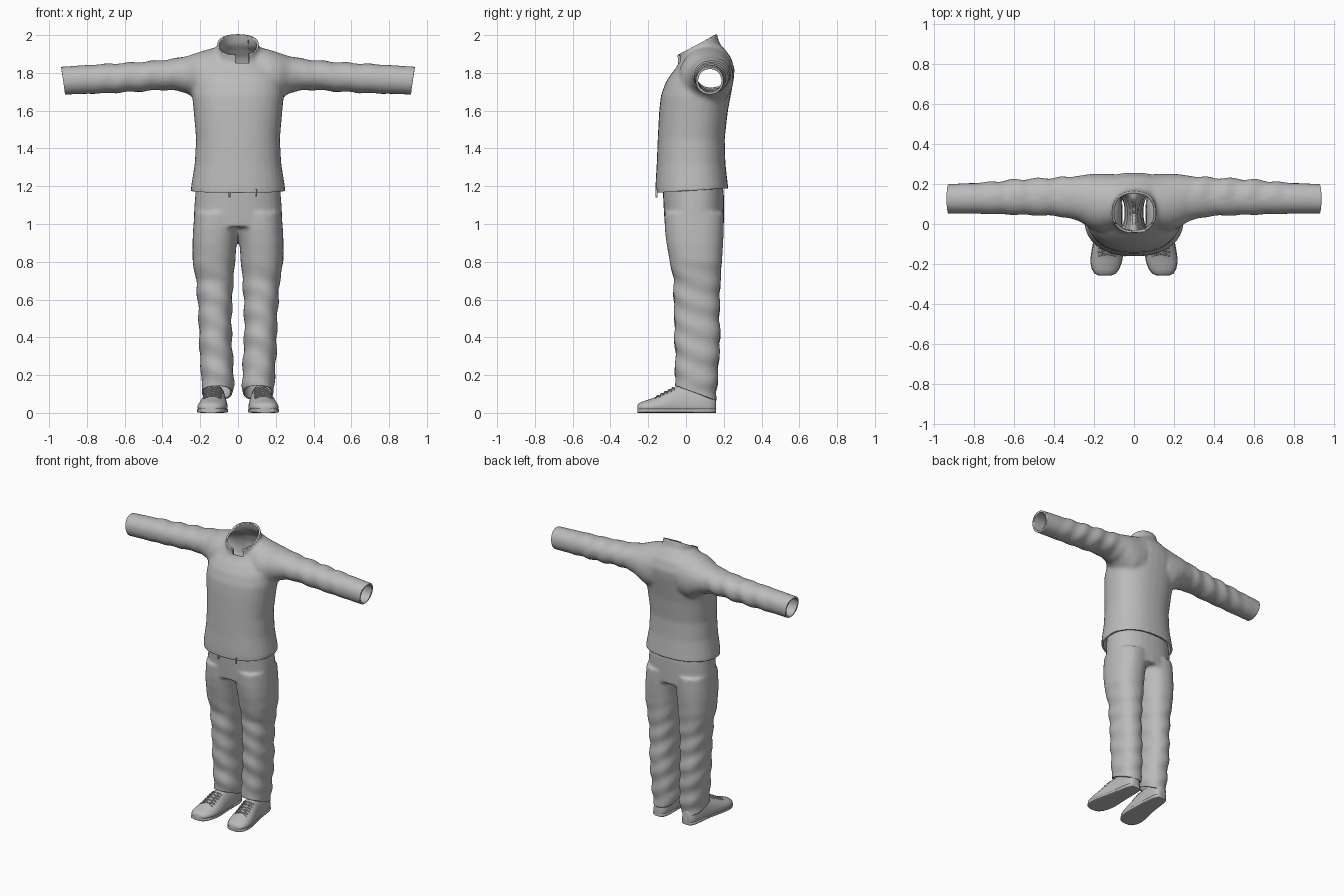
import bpy, bmesh, math
from mathutils import Vector

if "Cube" in bpy.data.objects:
    bpy.data.objects.remove(bpy.data.objects["Cube"])

cloth = bpy.data.materials.new("plain grey")
cloth.diffuse_color = (0.5, 0.5, 0.5, 1)
cloth.use_nodes = True
cloth.node_tree.nodes["Principled BSDF"].inputs["Base Color"].default_value = cloth.diffuse_color


def finish(name, bm, angle=50):
    me = bpy.data.meshes.new(name)
    bm.to_mesh(me)
    bm.free()
    ob = bpy.data.objects.new(name, me)
    bpy.context.collection.objects.link(ob)
    me.materials.append(cloth)
    bpy.ops.object.select_all(action='DESELECT')
    ob.select_set(True)
    bpy.context.view_layer.objects.active = ob
    bpy.ops.object.shade_smooth_by_angle(angle=math.radians(angle))
    return ob


def loft(bm, rings):
    rows = [[bm.verts.new(p) for p in r] for r in rings]
    n = len(rows[0])
    faces = [bm.faces.new((a[i], a[(i + 1) % n], b[(i + 1) % n], b[i]))
             for a, b in zip(rows, rows[1:]) for i in range(n)]
    faces += [bm.faces.new(rows[0]), bm.faces.new(rows[-1])]
    bmesh.ops.recalc_face_normals(bm, faces=faces)


def oval(u0, u1, v0, v1, n=32, power=2.3):
    """Rounded-box outline between the given limits."""
    out = []
    for i in range(n):
        c, s = math.cos(math.tau * i / n), math.sin(math.tau * i / n)
        u = math.copysign(abs(c) ** (2 / power), c)
        v = math.copysign(abs(s) ** (2 / power), s)
        out.append(((u0 + u1) / 2 + u * (u1 - u0) / 2, (v0 + v1) / 2 + v * (v1 - v0) / 2))
    return out


def level_ring(zf, zb, x0, x1, y0, y1):
    """Ring around z that rises from zf at the front to zb at the back."""
    return [(x, y, zf + (zb - zf) * (y - y0) / (y1 - y0)) for x, y in oval(x0, x1, y0, y1)]


def fuse(bm, voxel, smooth):
    """Merge overlapping lofts into one softened skin."""
    tmp = finish("draft", bm)
    m = tmp.modifiers.new("fuse", 'REMESH')
    m.mode, m.voxel_size = 'VOXEL', voxel
    m = tmp.modifiers.new("soften", 'SMOOTH')
    m.factor, m.iterations = 0.5, smooth
    out = bmesh.new()
    out.from_object(tmp, bpy.context.evaluated_depsgraph_get())
    bpy.data.objects.remove(tmp)
    return out


def cut(bm, point, normal, clear=True):
    bmesh.ops.bisect_plane(bm, geom=bm.verts[:] + bm.edges[:] + bm.faces[:],
                           plane_co=point, plane_no=normal, clear_outer=clear)


def crease(bm, amount):
    """Displace along normals; amount(co) gives the depth."""
    bm.normal_update()
    for v, d in [(v, v.normal * amount(v.co)) for v in bm.verts]:
        v.co += d


def thicken(ob, t):
    m = ob.modifiers.new("cloth thickness", 'SOLIDIFY')
    m.thickness, m.offset = t, -1


# Jacket: body and neck
bm = bmesh.new()
loft(bm, [level_ring(zf, zb, -w, w, y0, y1) for zf, zb, w, y0, y1 in [
    (1.10, 1.10, .245, -.158, .22), (1.19, 1.19, .25, -.162, .224),
    (1.24, 1.24, .242, -.16, .218), (1.32, 1.32, .229, -.155, .209),
    (1.45, 1.45, .222, -.15, .205), (1.60, 1.60, .235, -.142, .222),
    (1.68, 1.68, .243, -.133, .237), (1.75, 1.76, .24, -.108, .252),
    (1.80, 1.82, .225, -.075, .258), (1.83, 1.885, .19, -.05, .237),
    (1.85, 1.935, .14, -.04, .198), (1.868, 1.955, .112, -.042, .178),
    (1.93, 2.05, .108, -.055, .152)]])
# Jacket: sleeves
for s in (-1, 1):
    loft(bm, [[(s * x, y, z) for y, z in oval(*lim, power=2.1)] for x, lim in [
        (.10, (-.03, .25, 1.62, 1.94)), (.17, (-.04, .252, 1.62, 1.922)),
        (.22, (-.022, .25, 1.655, 1.906)), (.27, (.012, .242, 1.692, 1.889)),
        (.33, (.03, .236, 1.706, 1.877)), (.40, (.04, .232, 1.711, 1.868)),
        (.50, (.043, .228, 1.702, 1.859)), (.60, (.046, .222, 1.697, 1.853)),
        (.75, (.05, .208, 1.69, 1.845)), (.97, (.052, .198, 1.683, 1.831))]])
bm = fuse(bm, .011, 8)


def sleeve_folds(p):
    k = min(max((abs(p.x) - .26) / .1, 0), 1) * min(max((.85 - abs(p.x)) / .2, 0), 1)
    return .004 * k * math.sin(abs(p.x) * 52 + p.z * 22) * (1 if p.y > .13 else .5)


crease(bm, sleeve_folds)
for s in (-1, 1):
    cut(bm, (s * .926, 0, 1.76), (s, 0, -.14))
cut(bm, (0, 0, 1.175), (0, .06, -1))
cut(bm, (0, .155, 2.0), (0, -.105, .2))
# Open slot at the front of the collar
cut(bm, (-.012, 0, 0), (1, 0, 0), False)
cut(bm, (.06, 0, 0), (1, 0, 0), False)
cut(bm, (0, 0, 1.853), (0, 0, 1), False)
slot = [f for f in bm.faces if -.012 < f.calc_center_median().x < .06
        and f.calc_center_median().z > 1.853 and f.calc_center_median().y < .03]
bmesh.ops.delete(bm, geom=slot, context='FACES')
thicken(finish("jacket", bm), .012)

# Trousers: hips and two legs
bm = bmesh.new()
loft(bm, [level_ring(z, z, -w, w, y0, y1) for z, w, y0, y1 in [
    (.985, .236, -.112, .2), (1.08, .232, -.118, .2),
    (1.16, .226, -.122, .2), (1.25, .218, -.122, .19)]])
for s in (-1, 1):
    loft(bm, [level_ring(z, z, s * a, s * b, y0, y1) for z, a, b, y0, y1 in [
        (.03, .035, .185, -.045, .155), (.10, .028, .187, -.05, .16),
        (.15, .021, .196, -.055, .166), (.21, .023, .194, -.06, .168),
        (.28, .026, .202, -.054, .174), (.40, .033, .206, -.062, .181),
        (.50, .033, .208, -.06, .176), (.60, .03, .214, -.066, .178),
        (.70, .024, .222, -.064, .182), (.80, .015, .24, -.086, .19),
        (.90, .007, .241, -.104, .197), (.97, -.005, .238, -.112, .2),
        (1.06, -.01, .23, -.115, .2)]])
bm = fuse(bm, .01, 6)


def leg_folds(p):
    k = min(max((.85 - p.z) / .2, 0), 1)
    return .0035 * k * math.sin(p.z * 48 + p.x * 20 + p.y * 16)


crease(bm, leg_folds)
cut(bm, (0, -.05, .142), (0, -.36, -1))
cut(bm, (0, 0, 1.23), (0, 0, 1))
thicken(finish("trousers", bm), .01)

# Shoe stations: y, centre x, half width, height
SHOE = [(-.257, .145, .03, .042), (-.248, .144, .05, .052), (-.225, .142, .066, .062),
        (-.19, .139, .076, .073), (-.15, .134, .078, .088), (-.10, .129, .074, .116),
        (-.05, .124, .066, .142), (0, .12, .06, .15), (.07, .116, .056, .15),
        (.12, .114, .051, .14), (.148, .113, .04, .115), (.158, .113, .026, .09)]


def station(y):
    for a, b in zip(SHOE, SHOE[1:]):
        if y <= b[0]:
            t = (y - a[0]) / (b[0] - a[0])
            return [p + (q - p) * t for p, q in zip(a, b)]


def on_shoe(s, y, side):
    """Point on the upper, side = -1..1 across the instep."""
    _, cx, w, h = station(y)
    dx = side * w * .6
    return Vector((s * (cx + dx), y, .03 + (h - .03) * math.sqrt(1 - (dx / w) ** 2) + .003))


for s, label in ((-1, "left"), (1, "right")):
    # Upper
    bm = bmesh.new()
    rings = []
    for y, cx, w, h in SHOE:
        ring = []
        for i in range(24):
            c, t = math.cos(math.tau * i / 24), math.sin(math.tau * i / 24)
            z = .03 + (h - .03) * t if t >= 0 else .03 - .02 * abs(t) ** .5
            ring.append((s * (cx + w * c), y, z))
        rings.append(ring)
    loft(bm, rings)
    finish(label + "_shoe_upper", bm)
    # Sole
    bm = bmesh.new()
    loft(bm, [[(s * x, y, z) for x, z in
               oval(cx - w - .003, cx + w + .003, 0, .024, 20, 5)] for y, cx, w, h in SHOE])
    finish(label + "_shoe_sole", bm)
    # Criss-cross laces
    cu = bpy.data.curves.new(label + "_laces", 'CURVE')
    cu.dimensions, cu.bevel_depth, cu.bevel_resolution = '3D', .0035, 1
    for k in range(5):
        y = -.15 + k * .02
        for d in (-1, 1):
            sp = cu.splines.new('POLY')
            sp.points.add(6)
            for j, p in enumerate(sp.points):
                u = j / 3 - 1
                p.co = (*on_shoe(s, y + .01 * d * u, u), 1)
    cu.materials.append(cloth)
    bpy.context.collection.objects.link(bpy.data.objects.new(label + "_laces", cu))

# Zip slider and drawcord ends under the jacket hem
for x, z, h in ((-.045, 1.155, .03), (.095, 1.165, .04)):
    bm = bmesh.new()
    loft(bm, [[(px, py, zz) for px, py in oval(x - .005, x + .005, -.162, -.15, 8)]
              for zz in (z - h / 2, z + h / 2)])
    finish("hem_tab", bm)
